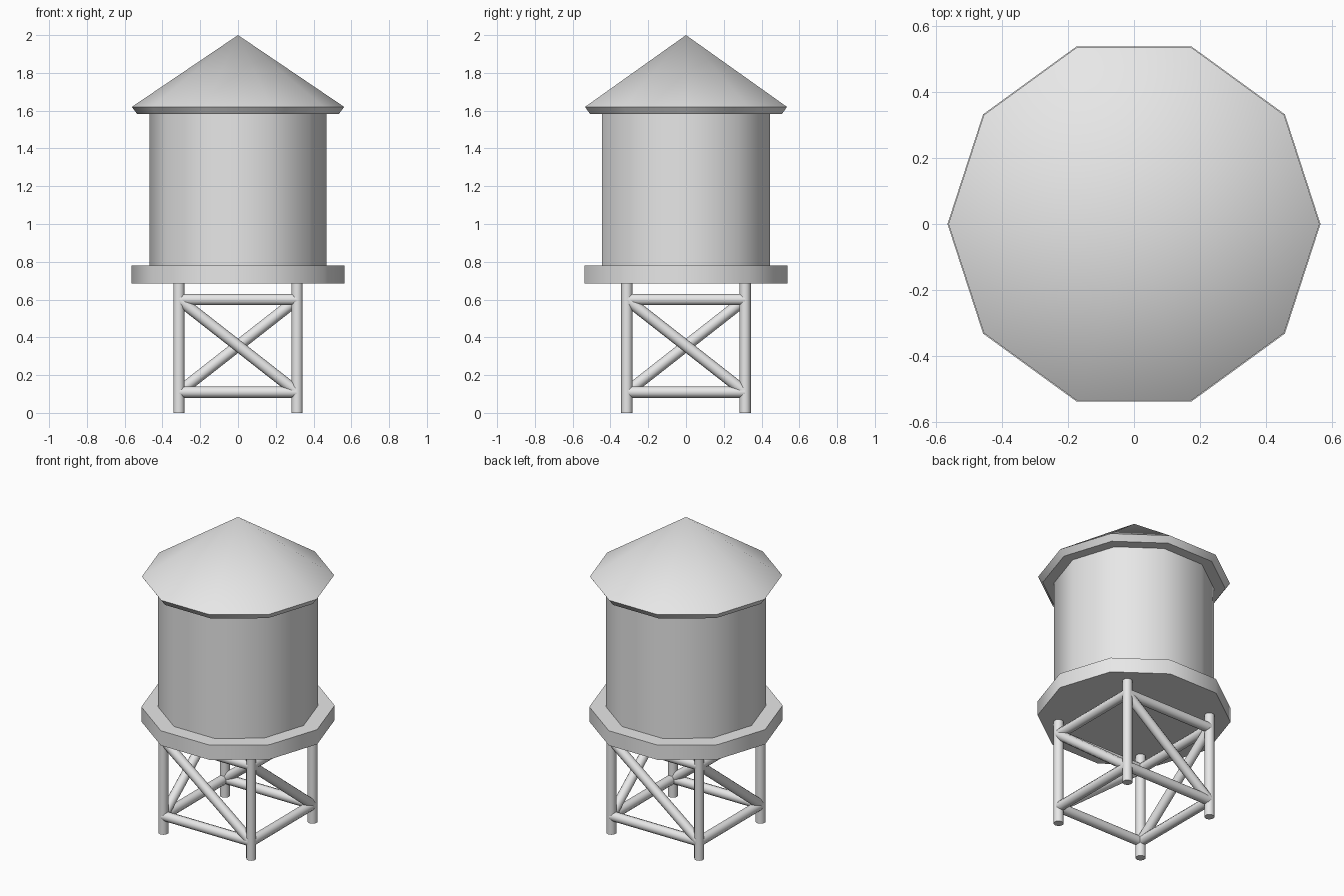
import bpy
from math import radians, pi, cos, sin
from mathutils import Vector

cube = bpy.data.objects.get("Cube")
if cube:
    bpy.data.objects.remove(cube)

SIDES = 10
LEG = 0.313          # leg distance from the centre lines
LOW, HIGH = 0.11, 0.60  # heights of the horizontal rails

grey = bpy.data.materials.new("light_grey")
grey.use_nodes = True
colour = (0.8, 0.8, 0.8, 1)
grey.diffuse_color = colour
grey.node_tree.nodes["Principled BSDF"].inputs["Base Color"].default_value = colour


def finish(obj, name):
    obj.name = name
    obj.data.materials.append(grey)
    bpy.ops.object.select_all(action="DESELECT")
    obj.select_set(True)
    bpy.context.view_layer.objects.active = obj
    bpy.ops.object.shade_smooth_by_angle(angle=radians(50))
    return obj


def lathe(name, profile):
    """Solid of revolution; a zero last radius closes to a point."""
    verts, faces = [], []
    rings = [p for p in profile if p[0] > 0]
    for r, z in rings:
        for i in range(SIDES):
            a = 2 * pi * i / SIDES
            verts.append((r * cos(a), r * sin(a), z))
    for k in range(len(rings) - 1):
        for i in range(SIDES):
            a, b = k * SIDES + i, k * SIDES + (i + 1) % SIDES
            faces.append((a, b, b + SIDES, a + SIDES))
    faces.append(tuple(reversed(range(SIDES))))
    top = (len(rings) - 1) * SIDES
    if profile[-1][0] == 0:
        verts.append((0, 0, profile[-1][1]))
        tip = len(verts) - 1
        faces += [(top + i, top + (i + 1) % SIDES, tip) for i in range(SIDES)]
    else:
        faces.append(tuple(range(top, top + SIDES)))
    mesh = bpy.data.meshes.new(name)
    mesh.from_pydata(verts, [], faces)
    obj = bpy.data.objects.new(name, mesh)
    bpy.context.collection.objects.link(obj)
    return finish(obj, name)


def bar(name, start, end, radius=0.03):
    """Round bar between two points."""
    start, end = Vector(start), Vector(end)
    axis = end - start
    bpy.ops.mesh.primitive_cylinder_add(
        vertices=SIDES, radius=radius, depth=axis.length,
        location=(start + end) / 2,
        rotation=axis.to_track_quat("Z", "Y").to_euler())
    return finish(bpy.context.object, name)


# Tank, platform and conical roof with a bevelled eave
lathe("platform", [(0.565, 0.685), (0.565, 0.78)])
lathe("tank", [(0.468, 0.78), (0.468, 1.585)])
lathe("roof", [(0.535, 1.583), (0.562, 1.62), (0, 2.0)])

# Braced stand: one leg, two rails and one diagonal for each side
corners = [(-LEG, -LEG), (LEG, -LEG), (LEG, LEG), (-LEG, LEG)]
for i, side in enumerate(("front", "left", "back", "right")):
    p, q = corners[i], corners[(i + 1) % len(corners)]
    bar(side + "_leg", (*p, 0), (*p, 0.69))
    bar(side + "_lower_rail", (*p, LOW), (*q, LOW))
    bar(side + "_upper_rail", (*p, HIGH), (*q, HIGH))
    bar(side + "_diagonal_brace", (*p, HIGH), (*q, LOW))
